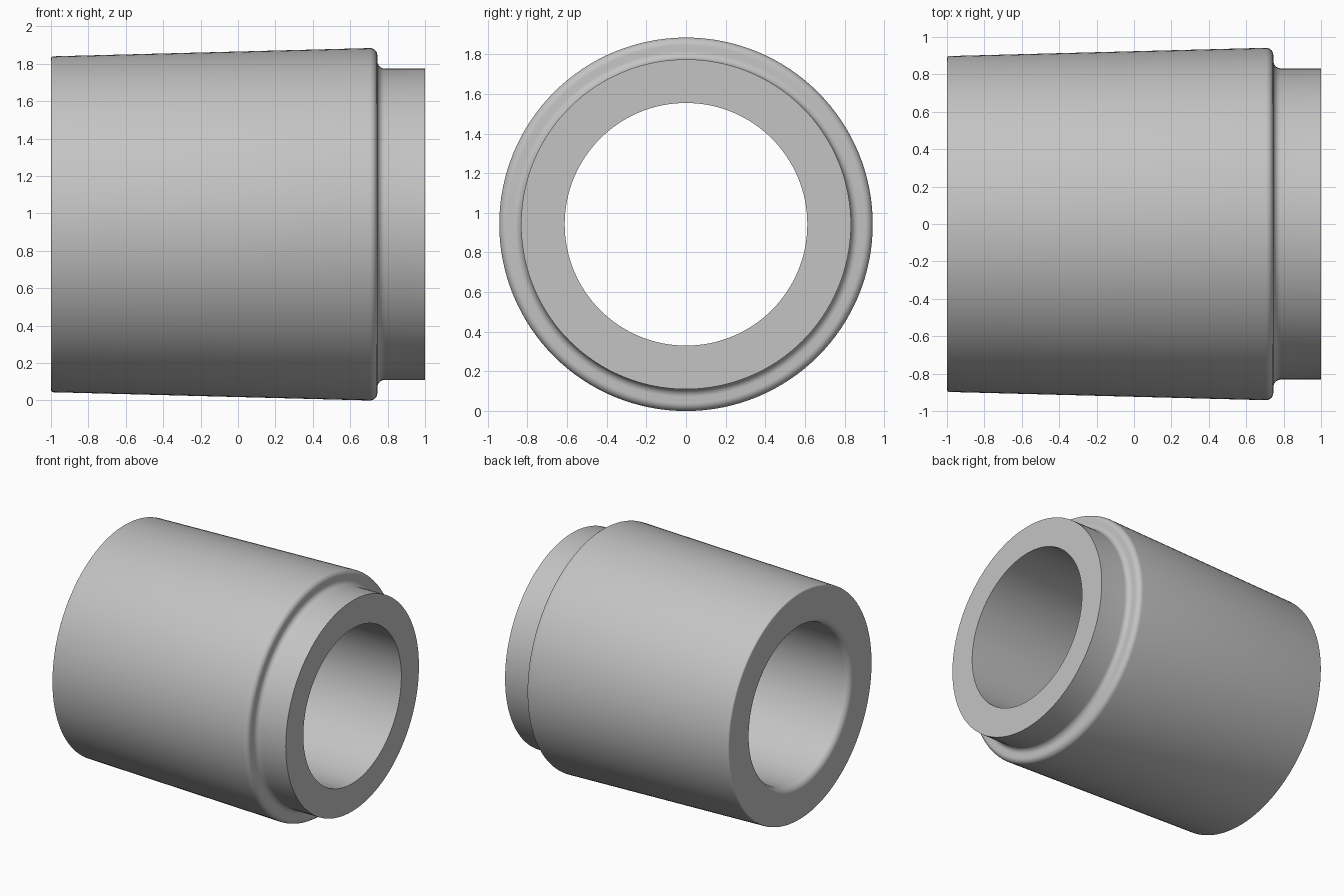
import bpy, bmesh
from math import pi, sin, cos, radians
from mathutils import Vector, Matrix

cube = bpy.data.objects.get("Cube")
if cube:
    bpy.data.objects.remove(cube, do_unlink=True)

AXIS_Z = 0.942
SEGMENTS = 128

grey = bpy.data.materials.new("plain grey")
grey.use_nodes = True
colour = (0.55, 0.55, 0.55, 1)
grey.diffuse_color = colour
grey.node_tree.nodes["Principled BSDF"].inputs["Base Color"].default_value = colour


def arc(x, r, radius, start, end, steps=8):
    """Rounded corner in the (x, r) half-section, angles in degrees."""
    angles = [radians(start + (end - start) * i / steps) for i in range(steps + 1)]
    return [(x + radius * cos(a), r + radius * sin(a)) for a in angles]


def revolve(name, section, material):
    """Spin a closed (x, r) half-section around the x axis."""
    bm = bmesh.new()
    verts = [bm.verts.new((x, 0, r)) for x, r in section]
    edges = [bm.edges.new((a, b)) for a, b in zip(verts, verts[1:] + verts[:1])]
    bmesh.ops.spin(bm, geom=verts + edges, cent=Vector(), axis=(1, 0, 0),
                   angle=2 * pi, steps=SEGMENTS, use_duplicate=False)
    bmesh.ops.remove_doubles(bm, verts=bm.verts, dist=0.0001)
    bmesh.ops.recalc_face_normals(bm, faces=bm.faces)
    bm.transform(Matrix.Translation((0, 0, AXIS_Z)))
    mesh = bpy.data.meshes.new(name)
    bm.to_mesh(mesh)
    bm.free()
    mesh.materials.append(material)
    obj = bpy.data.objects.new(name, mesh)
    bpy.context.collection.objects.link(obj)
    bpy.ops.object.select_all(action="DESELECT")
    obj.select_set(True)
    bpy.context.view_layer.objects.active = obj
    bpy.ops.object.shade_smooth_by_angle(angle=radians(30))
    return obj


section = (
    arc(-0.95, 0.662, 0.05, 270, 180)          # rounded bore mouth
    + arc(-0.988, 0.886, 0.012, 180, 91, 4)    # outer rim of the wide end
    + arc(0.705, 0.902, 0.04, 91, 0)           # rounded shoulder
    + arc(0.785, 0.872, 0.04, 180, 270)        # fillet into the neck
    + [(1, 0.832), (1, 0.612)]                 # neck and flat end
)
revolve("tapered_sleeve", section, grey)
